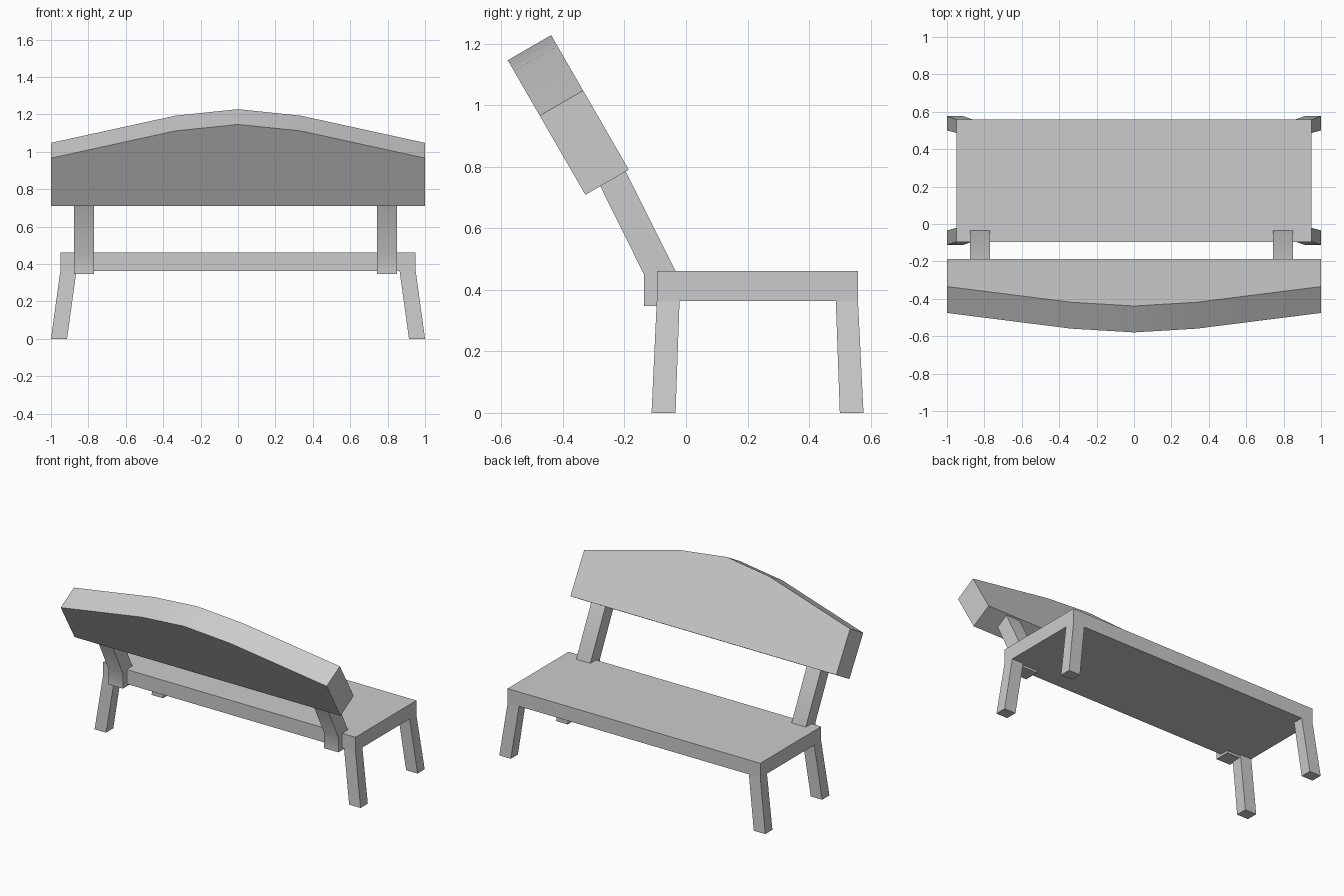
import bpy, bmesh, math
from mathutils import Vector

cube = bpy.data.objects.get("Cube")
if cube:
    bpy.data.objects.remove(cube, do_unlink=True)

GREY = (0.6, 0.6, 0.6, 1)
grey = bpy.data.materials.new("plain grey")
grey.use_nodes = True
grey.diffuse_color = GREY
grey.node_tree.nodes["Principled BSDF"].inputs["Base Color"].default_value = GREY


def loft(name, ring_a, ring_b, smooth=False):
    """Solid between two matching outlines."""
    bm = bmesh.new()
    a = [bm.verts.new(p) for p in ring_a]
    b = [bm.verts.new(p) for p in ring_b]
    bm.faces.new(a)
    bm.faces.new(b)
    for i in range(len(a)):
        j = (i + 1) % len(a)
        bm.faces.new((a[i], a[j], b[j], b[i]))
    bmesh.ops.recalc_face_normals(bm, faces=bm.faces)
    mesh = bpy.data.meshes.new(name)
    bm.to_mesh(mesh)
    bm.free()
    mesh.materials.append(grey)
    obj = bpy.data.objects.new(name, mesh)
    bpy.context.collection.objects.link(obj)
    if smooth:
        bpy.ops.object.select_all(action='DESELECT')
        obj.select_set(True)
        bpy.context.view_layer.objects.active = obj
        bpy.ops.object.shade_smooth_by_angle(angle=math.radians(30))
    return obj


def rect(x0, x1, y0, y1, z):
    return [(x0, y0, z), (x1, y0, z), (x1, y1, z), (x0, y1, z)]


# Seat slab
SEAT_LOW, SEAT_TOP = 0.363, 0.461
loft("seat", rect(-0.95, 0.95, -0.095, 0.559, SEAT_LOW),
     rect(-0.95, 0.95, -0.095, 0.559, SEAT_TOP))

# Four splayed legs
leg_rows = {"front": ((-0.112, -0.034), (-0.095, -0.021)),
            "back": ((0.5, 0.577), (0.487, 0.559))}
for side, s in (("left", 1), ("right", -1)):
    for row, (foot, top) in leg_rows.items():
        loft(f"{row}_{side}_leg", rect(s * 0.914, s, *foot, 0),
             rect(s * 0.864, s * 0.95, *top, SEAT_LOW))

# Bent posts that carry the backrest
post_profile = [(-0.136, 0.347), (-0.034, 0.347), (-0.034, SEAT_TOP),
                (-0.225, 0.843), (-0.31, 0.8), (-0.136, 0.449)]
for side, x in (("left", 0.743), ("right", -0.877)):
    loft(f"{side}_post", [(x, y, z) for y, z in post_profile],
         [(x + 0.107, y, z) for y, z in post_profile], smooth=True)

# Arched backrest board, leaning outward
lean = math.radians(30)
up = Vector((0, -math.sin(lean), math.cos(lean)))
thick = Vector((0, math.cos(lean), math.sin(lean))) * 0.163
base = Vector((0, -0.327, 0.709))
half = [(1, 0.297), (0.335, 0.465)]
arch = half + [(0, 0.505)] + [(-x, h) for x, h in reversed(half)]
outline = [(-1, 0), (1, 0)] + arch
board = [base + Vector((x, 0, 0)) + up * h for x, h in outline]
loft("backrest", board, [p + thick for p in board], smooth=True)
